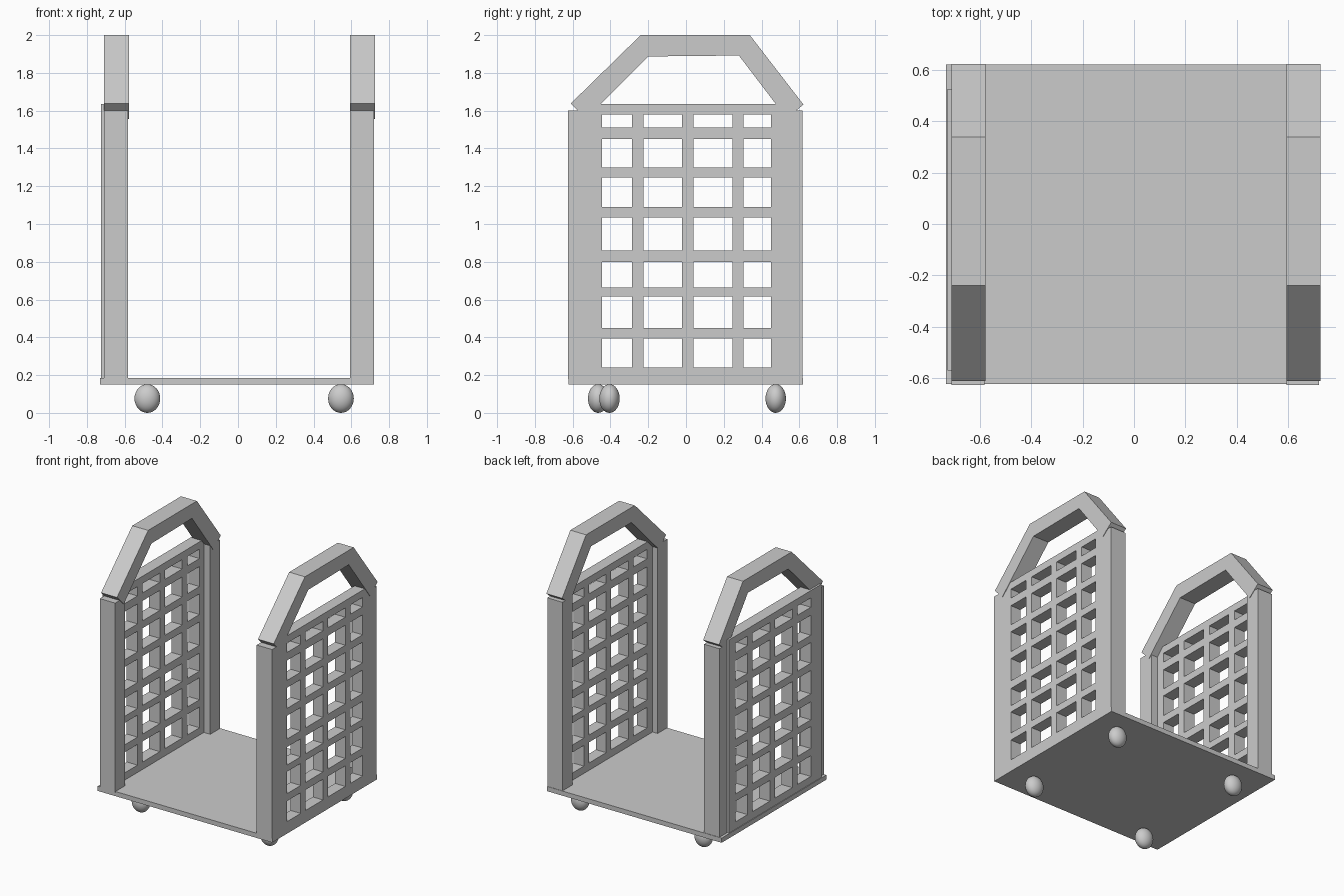
import bpy, bmesh

if "Cube" in bpy.data.objects:
    bpy.data.objects.remove(bpy.data.objects["Cube"])

def finish(bm, name):
    bmesh.ops.recalc_face_normals(bm, faces=bm.faces)
    mesh = bpy.data.meshes.new(name)
    bm.to_mesh(mesh)
    bm.free()
    obj = bpy.data.objects.new(name, mesh)
    bpy.context.collection.objects.link(obj)
    return obj

def box(name, x, y, z):
    bm = bmesh.new()
    bmesh.ops.create_cube(bm, size=1)
    for v in bm.verts:
        v.co = [a + (b - a) * (c + 0.5) for (a, b), c in zip((x, y, z), v.co)]
    return finish(bm, name)

def extrude_x(bm, depth):
    res = bmesh.ops.extrude_face_region(bm, geom=bm.faces[:])
    moved = [g for g in res["geom"] if isinstance(g, bmesh.types.BMVert)]
    bmesh.ops.translate(bm, verts=moved, vec=(depth, 0, 0))

def lattice(name, x, ys, zs):
    # grid of cells where every odd/odd cell is left open
    bm = bmesh.new()
    grid = [[bm.verts.new((x[0], y, z)) for z in zs] for y in ys]
    for i in range(len(ys) - 1):
        for j in range(len(zs) - 1):
            if not (i % 2 and j % 2):
                bm.faces.new((grid[i][j], grid[i + 1][j],
                              grid[i + 1][j + 1], grid[i][j + 1]))
    extrude_x(bm, x[1] - x[0])
    return finish(bm, name)

def handle(name, x, profile):
    outer, inner = profile
    bm = bmesh.new()
    a = [bm.verts.new((x[0], *p)) for p in outer]
    b = [bm.verts.new((x[0], *p)) for p in inner]
    for i in range(3):
        bm.faces.new((a[i], a[i + 1], b[i + 1], b[i]))
    extrude_x(bm, x[1] - x[0])
    return finish(bm, name)

# flat platform
box("platform", (-0.73, 0.72), (-0.622, 0.62), (0.15, 0.185))

arch = ([(-0.61, 1.638), (-0.24, 2.0), (0.338, 2.0), (0.622, 1.632)],
        [(-0.53, 1.557), (-0.2, 1.887), (0.28, 1.892), (0.533, 1.56)])
rail_z = [0.185, 0.24, 0.395, 0.45, 0.615, 0.665, 0.80, 0.86,
          1.035, 1.09, 1.245, 1.30, 1.45, 1.51, 1.58, 1.635]
slat_y = [-0.445, -0.285, -0.225, -0.02, 0.04, 0.245, 0.305, 0.45]

# side walls: two posts, a lattice panel and an angular handle each
sides = (("left", (-0.71, -0.582), (-0.725, -0.635), (-0.57, 0.525)),
         ("right", (0.593, 0.72), (0.635, 0.72), (-0.51, 0.525)))
for side, post_x, panel_x, (lo, hi) in sides:
    box(side + "_front_post", post_x, (-0.625, -0.51), (0.18, 1.6))
    box(side + "_back_post", post_x, (0.502, 0.617), (0.18, 1.6))
    lattice(side + "_lattice", panel_x, [lo] + slat_y + [hi], rail_z)
    handle(side + "_handle", (post_x[0], post_x[1] + 0.004), arch)

# egg-shaped rolling feet
for name, x, y in (("front_left", -0.48, -0.465), ("front_right", 0.545, -0.405),
                   ("back_left", -0.48, 0.475), ("back_right", 0.545, 0.475)):
    bpy.ops.mesh.primitive_uv_sphere_add(segments=32, ring_count=16, radius=1,
                                         location=(x, y, 0.076))
    wheel = bpy.context.object
    wheel.name = name + "_wheel"
    wheel.scale = (0.068, 0.054, 0.076)
    bpy.ops.object.shade_smooth()
